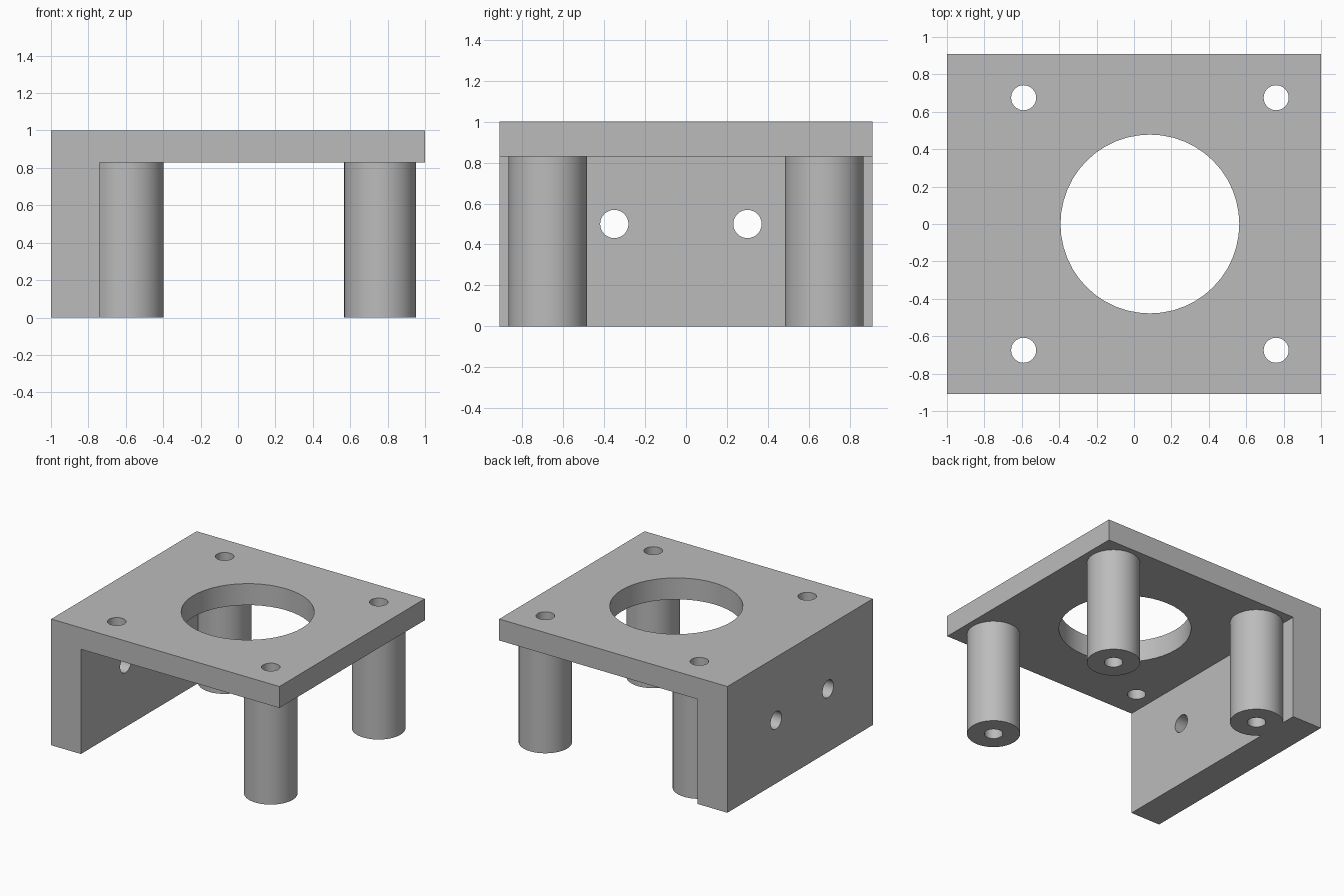
import bpy
import bmesh
from math import pi, radians
from mathutils import Matrix

if "Cube" in bpy.data.objects:
    bpy.data.objects.remove(bpy.data.objects["Cube"])

grey = bpy.data.materials.new("plain grey")
grey.use_nodes = True
colour = (0.5, 0.5, 0.5, 1)
grey.diffuse_color = colour
grey.node_tree.nodes["Principled BSDF"].inputs["Base Color"].default_value = colour


def add_object(name, bm):
    mesh = bpy.data.meshes.new(name)
    bmesh.ops.recalc_face_normals(bm, faces=bm.faces)
    bm.to_mesh(mesh)
    bm.free()
    mesh.materials.append(grey)
    obj = bpy.data.objects.new(name, mesh)
    bpy.context.collection.objects.link(obj)
    return obj


def cylinder(name, centre, radius, depth, axis="Z", sides=48):
    bm = bmesh.new()
    turn = Matrix.Rotation(pi / 2, 4, "Y") if axis == "X" else Matrix()
    bmesh.ops.create_cone(bm, cap_ends=True, segments=sides, radius1=radius,
                          radius2=radius, depth=depth,
                          matrix=Matrix.Translation(centre) @ turn)
    return add_object(name, bm)


def combine(target, tool, operation):
    mod = target.modifiers.new(tool.name, "BOOLEAN")
    mod.object = tool
    mod.operation = operation
    mod.solver = "EXACT"
    bpy.context.view_layer.objects.active = target
    bpy.ops.object.modifier_apply(modifier=mod.name)
    bpy.data.objects.remove(tool)


# L-shaped body: top plate with a side wall on the right
half_depth, wall_x, plate_z = 0.91, -0.74, 0.83
profile = [(-1, 0), (wall_x, 0), (wall_x, plate_z), (1, plate_z), (1, 1), (-1, 1)]
bm = bmesh.new()
face = bm.faces.new([bm.verts.new((x, -half_depth, z)) for x, z in profile])
extruded = bmesh.ops.extrude_face_region(bm, geom=[face])["geom"]
bmesh.ops.translate(bm, vec=(0, 2 * half_depth, 0),
                    verts=[v for v in extruded if isinstance(v, bmesh.types.BMVert)])
bracket = add_object("mounting_bracket", bm)

# Three standoff legs; the front right corner has only a hole
corners = [(x, y) for x in (-0.59, 0.76) for y in (-0.675, 0.675)]
for x, y in corners[1:]:
    combine(bracket, cylinder("standoff_leg", (x, y, 0.45), 0.192, 0.9), "UNION")

# Screw bores through the plate and legs
for x, y in corners:
    combine(bracket, cylinder("screw_bore", (x, y, 0.5), 0.067, 1.4, sides=32), "DIFFERENCE")

# Large central opening
combine(bracket, cylinder("central_opening", (0.085, 0, 0.95), 0.478, 0.5), "DIFFERENCE")

# Two screw holes through the side wall
for y in (-0.35, 0.30):
    combine(bracket, cylinder("wall_hole", (-0.87, y, 0.5), 0.069, 0.5, "X", 32), "DIFFERENCE")

bpy.ops.object.select_all(action="DESELECT")
bracket.select_set(True)
bpy.context.view_layer.objects.active = bracket
bpy.ops.object.shade_smooth_by_angle(angle=radians(30))
